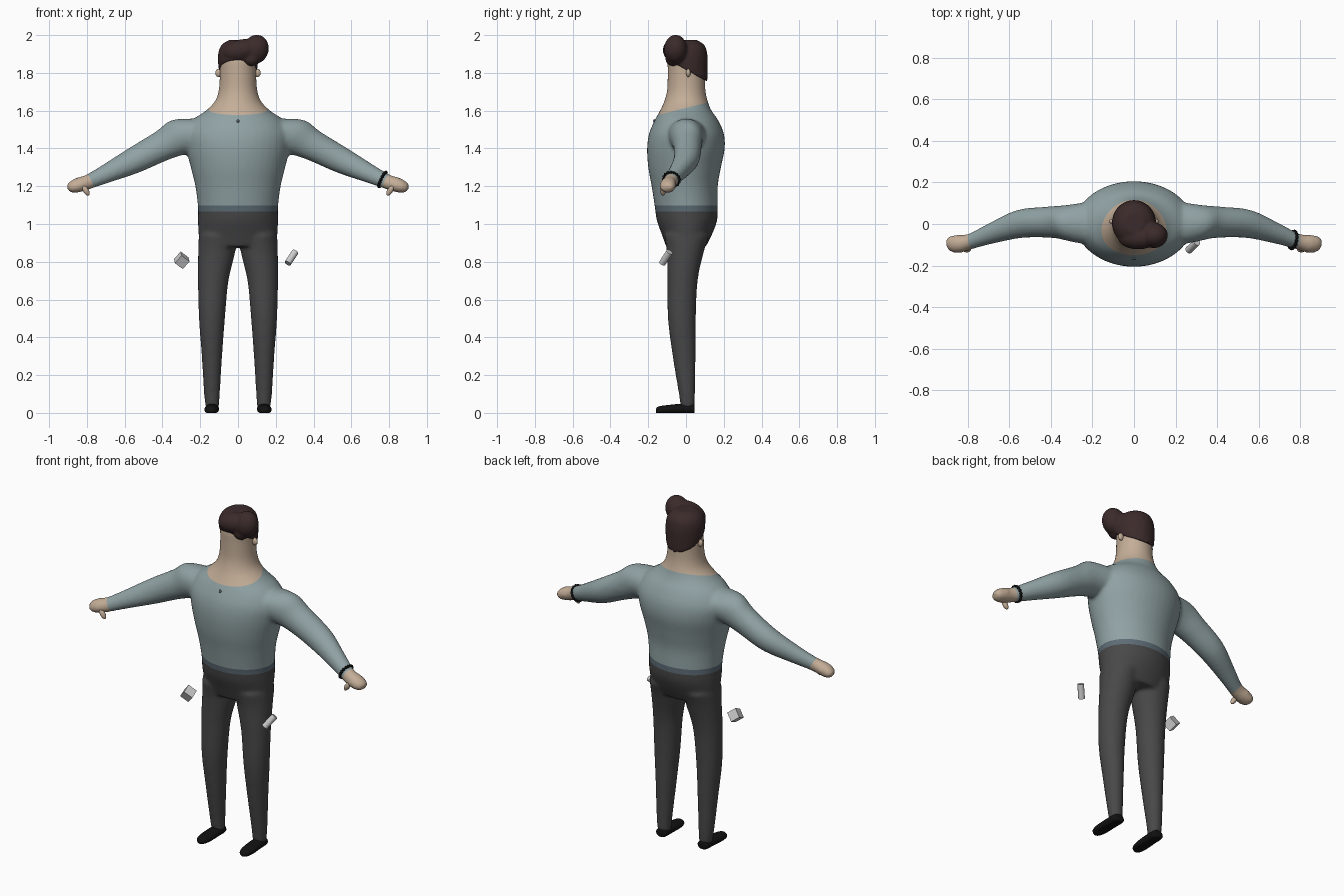
import bpy, bmesh, math
from mathutils import Vector, Matrix, Euler

if "Cube" in bpy.data.objects:
    bpy.data.objects.remove(bpy.data.objects["Cube"])


def material(name, rgb):
    m = bpy.data.materials.new(name)
    m.diffuse_color = (*rgb, 1)
    m.use_nodes = True
    m.node_tree.nodes["Principled BSDF"].inputs["Base Color"].default_value = m.diffuse_color
    return m


SKIN = material("skin", (0.55, 0.42, 0.31))
SWEATER = material("grey blue knit", (0.28, 0.36, 0.37))
HEM = material("dark blue grey", (0.11, 0.15, 0.18))
TROUSER = material("charcoal", (0.065, 0.065, 0.065))
HAIR = material("dark brown", (0.045, 0.024, 0.024))
BLACK = material("black", (0.006, 0.006, 0.006))
GREY = material("light grey", (0.62, 0.62, 0.62))
X, Y, Z = Vector((1, 0, 0)), Vector((0, 1, 0)), Vector((0, 0, 1))


def spline(rows, steps=5):
    """Smoothly interpolate between section rows."""
    out = []
    for i in range(len(rows) - 1):
        a, b, c, d = (rows[max(0, min(len(rows) - 1, i + k))] for k in (-1, 0, 1, 2))
        for s in range(steps):
            t = s / steps
            out.append([0.5 * (2 * q + (r - p) * t + (2 * p - 5 * q + 4 * r - w) * t * t
                        + (3 * q - p - 3 * r + w) * t ** 3) for p, q, r, w in zip(a, b, c, d)])
    return out + [list(rows[-1])]


def loft(bm, rows, u, v, n=28):
    """Closed tube through elliptical sections (x, y, z, radius_u, radius_v)."""
    rings = []
    for x, y, z, ru, rv in spline(rows):
        rings.append([bm.verts.new(Vector((x, y, z)) + u * ru * math.cos(2 * math.pi * k / n)
                      + v * rv * math.sin(2 * math.pi * k / n)) for k in range(n)])
    faces = [bm.faces.new((a[k], a[(k + 1) % n], b[(k + 1) % n], b[k]))
             for a, b in zip(rings, rings[1:]) for k in range(n)]
    faces += [bm.faces.new(rings[0]), bm.faces.new(rings[-1])]
    bmesh.ops.recalc_face_normals(bm, faces=faces)
    return [p for r in rings for p in r]


def ball(bm, loc, radii, rot=(0, 0, 0), seg=20):
    m = Matrix.LocRotScale(Vector(loc), Euler(rot), Vector(radii))
    bmesh.ops.create_uvsphere(bm, u_segments=seg, v_segments=seg // 2, radius=1, matrix=m)


def finish(name, bm, mat, smooth=True):
    me = bpy.data.meshes.new(name)
    bm.to_mesh(me)
    me.materials.append(mat)
    for p in me.polygons:
        p.use_smooth = smooth
    ob = bpy.data.objects.new(name, me)
    bpy.context.collection.objects.link(ob)
    return ob


def fuse(bm, voxel, iterations):
    """Merge overlapping volumes into one soft surface."""
    ob = finish("fuse_helper", bm, SKIN)
    r = ob.modifiers.new("remesh", 'REMESH')
    r.mode = 'VOXEL'
    r.voxel_size = voxel
    s = ob.modifiers.new("smooth", 'SMOOTH')
    s.factor, s.iterations = 0.5, iterations
    ev = ob.evaluated_get(bpy.context.evaluated_depsgraph_get())
    out = bmesh.new()
    out.from_mesh(ev.to_mesh())
    ev.to_mesh_clear()
    bpy.data.objects.remove(ob)
    return out


def piece(name, source, planes, mat):
    """Keep the part of the body behind every (point, normal) plane."""
    bm = source.copy()
    for co, no in planes:
        bmesh.ops.bisect_plane(bm, geom=bm.verts[:] + bm.edges[:] + bm.faces[:],
                               plane_co=co, plane_no=no, clear_outer=True)
    return finish(name, bm, mat)


# Torso, neck and head: (z, front y, back y, half width)
torso = [(0.88, -0.105, 0.105, 0.20), (0.95, -0.13, 0.14, 0.209), (1.02, -0.155, 0.165, 0.212),
         (1.09, -0.165, 0.168, 0.212), (1.2, -0.182, 0.168, 0.226), (1.3, -0.2, 0.185, 0.25),
         (1.4, -0.206, 0.205, 0.275), (1.48, -0.195, 0.2, 0.28), (1.55, -0.165, 0.17, 0.24),
         (1.6, -0.138, 0.135, 0.17), (1.65, -0.115, 0.115, 0.122), (1.71, -0.1, 0.103, 0.102),
         (1.8, -0.097, 0.1, 0.096), (1.88, -0.095, 0.095, 0.094), (1.93, -0.06, 0.06, 0.06)]
body = bmesh.new()
loft(body, [(0, (f + b) / 2, z, w, (b - f) / 2) for z, f, b, w in torso], X, Y, 40)

# Arms, palms and legs on both sides
leg = [(0.136, 0.008, 0.03, 0.036, 0.037), (0.138, 0.005, 0.1, 0.042, 0.043),
       (0.138, -0.01, 0.3, 0.054, 0.061), (0.138, -0.022, 0.5, 0.069, 0.074),
       (0.131, -0.018, 0.7, 0.081, 0.08), (0.113, -0.004, 0.85, 0.098, 0.098),
       (0.108, 0.004, 0.94, 0.1, 0.12)]
arm = [(0.13, 0, 1.475, 0.12, 0.09), (0.3, 0.002, 1.462, 0.092, 0.1),
       (0.4, 0.008, 1.415, 0.077, 0.082), (0.55, 0.0, 1.337, 0.068, 0.07),
       (0.7, -0.05, 1.265, 0.048, 0.05), (0.79, -0.085, 1.224, 0.038, 0.04),
       (0.84, -0.095, 1.208, 0.044, 0.04), (0.88, -0.098, 1.193, 0.04, 0.032),
       (0.9, -0.1, 1.186, 0.024, 0.018)]
for s in (-1, 1):
    loft(body, [(s * r[0], *r[1:]) for r in leg], X, Y)
    loft(body, [(s * r[0], *r[1:]) for r in arm],
         Vector((s * 0.17, 0.985, 0)), Vector((s * 0.43, 0, 0.9)))
body = fuse(body, 0.0105, 7)

# Split the body into garments and skin
neck = (Vector((0, 0, 1.615)), Vector((0, -0.25, 1)))
cuffs = {s: (Vector((s * 0.782, -0.083, 1.228)), Vector((s * 0.88, -0.17, -0.43))) for s in (-1, 1)}


def above(z):
    return Vector((0, 0, z)), -Z


def below(z):
    return Vector((0, 0, z)), Z


def flip(plane):
    return plane[0], -plane[1]


piece("head_and_neck", body, [flip(neck)], SKIN)
piece("sweater", body, [neck, cuffs[-1], cuffs[1], above(1.098)], SWEATER)
piece("sweater_hem", body, [above(1.066), below(1.098)], HEM)
piece("trousers", body, [below(1.066)], TROUSER)

for s, side in ((-1, "right"), (1, "left")):
    piece(side + "_hand", body, [flip(cuffs[s])], SKIN)
    # Thumb
    bm = bmesh.new()
    ball(bm, (s * 0.806, -0.122, 1.178), (0.015, 0.015, 0.032), (0, s * 0.55, 0))
    finish(side + "_thumb", bm, SKIN)
    # Ear
    bm = bmesh.new()
    ball(bm, (s * 0.102, 0.012, 1.8), (0.018, 0.012, 0.022))
    finish(side + "_ear", bm, SKIN)
    # Shoe with a flat sole
    bm = bmesh.new()
    loft(bm, [(s * 0.137, 0.046, 0.024, 0.02, 0.018), (s * 0.137, 0.035, 0.024, 0.034, 0.026),
              (s * 0.138, -0.03, 0.024, 0.037, 0.027), (s * 0.14, -0.1, 0.02, 0.038, 0.024),
              (s * 0.141, -0.145, 0.017, 0.028, 0.02), (s * 0.141, -0.16, 0.014, 0.01, 0.01)], X, Z)
    for v in bm.verts:
        v.co.z = max(v.co.z, 0.003) - 0.003
    finish(side + "_shoe", bm, BLACK)

# Hair: cap with a hairline sloping down to the nape, plus a swept quiff
bm = bmesh.new()
cap = loft(bm, [(0, 0.005, 1.815, 0.101, 0.108), (0, 0.005, 1.86, 0.106, 0.11),
                (0, 0.005, 1.91, 0.104, 0.108), (0, 0.005, 1.95, 0.085, 0.09),
                (0, 0.005, 1.975, 0.045, 0.05)], X, Y)
for v in cap:
    v.co.z -= 0.55 * v.co.y * max(0, min(1, (1.93 - v.co.z) / 0.11))
ball(bm, (0.095, -0.055, 1.925), (0.068, 0.062, 0.078), (0, 0.25, 0))
ball(bm, (0.02, -0.065, 1.92), (0.1, 0.058, 0.058), (0, -0.2, 0))
ball(bm, (0.07, -0.07, 1.875), (0.045, 0.04, 0.04))
bm = fuse(bm, 0.007, 8)
finish("hair", bm, HAIR)

# Beaded bracelet on one wrist
bm = bmesh.new()
centre = Vector((0.765, -0.077, 1.236))
axis = Vector((0.88, -0.17, -0.43)).normalized()
u = Z.cross(axis).normalized()
w = axis.cross(u)
for k in range(16):
    a = 2 * math.pi * k / 16
    ball(bm, centre + (u * math.cos(a) + w * math.sin(a)) * 0.042, (0.009,) * 3, seg=8)
finish("bracelet", bm, BLACK)

# Small stitched mark below the collar
bm = bmesh.new()
ball(bm, (0, -0.168, 1.545), (0.008, 0.006, 0.01), seg=8)
finish("collar_mark", bm, HEM)

# Loose cube and cylinder beside the hips
bm = bmesh.new()
bmesh.ops.create_cube(bm, size=0.055, matrix=Matrix.LocRotScale(
    Vector((-0.298, -0.04, 0.808)), Euler((0.5, 0.6, 0.4)), None))
finish("loose_cube", bm, GREY, False)

bm = bmesh.new()
a, b = Vector((0.263, -0.126, 0.792)), Vector((0.303, -0.087, 0.852))
bmesh.ops.create_cone(bm, cap_ends=True, segments=20, radius1=0.018, radius2=0.018,
                      depth=(b - a).length, matrix=Matrix.LocRotScale(
                          (a + b) / 2, (b - a).to_track_quat('Z', 'Y'), None))
finish("loose_cylinder", bm, GREY, False)
